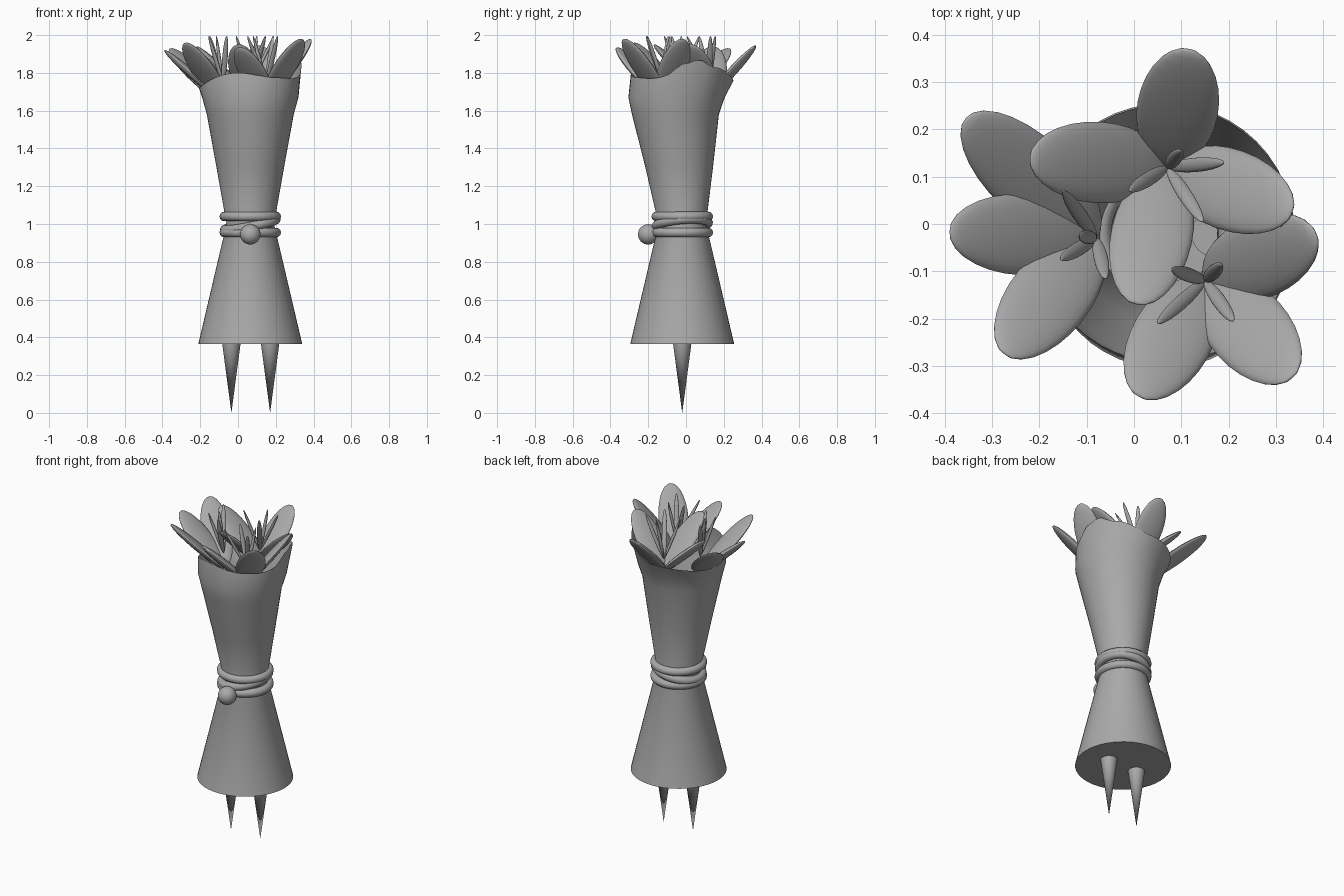
import bpy, bmesh, math
from mathutils import Vector, Matrix

cube = bpy.data.objects.get("Cube")
if cube:
    bpy.data.objects.remove(cube, do_unlink=True)

grey = bpy.data.materials.new("plain_grey")
grey.use_nodes = True
colour = (0.4, 0.4, 0.4, 1)
grey.diffuse_color = colour
grey.node_tree.nodes["Principled BSDF"].inputs["Base Color"].default_value = colour

CX, CY = 0.065, -0.02
SIDES = 48


def finish(obj, name):
    obj.name = name
    obj.data.materials.clear()
    obj.data.materials.append(grey)
    bpy.ops.object.select_all(action="DESELECT")
    obj.select_set(True)
    bpy.context.view_layer.objects.active = obj
    bpy.ops.object.shade_smooth_by_angle(angle=math.radians(35))
    return obj


def ellipsoid(name, base, tip, width, thick):
    """Flattened petal stretched from base to tip, its width axis level."""
    base, tip = Vector(base), Vector(tip)
    along = (tip - base).normalized()
    side = along.cross(Vector((0, 0, 1))).normalized()
    turn = Matrix((along, side, along.cross(side))).transposed().to_4x4()
    size = Matrix.Diagonal(((tip - base).length / 2, width / 2, thick / 2, 1))
    bpy.ops.mesh.primitive_uv_sphere_add(segments=24, ring_count=14, radius=1)
    obj = bpy.context.object
    poles_along = Matrix.Rotation(math.pi / 2, 4, "Y")
    obj.data.transform(turn @ size @ poles_along)
    obj.location = (base + tip) / 2
    return finish(obj, name)


# Wavy rim height: (degrees, z), blended smoothly round the rim
RIM = [(-22, 1.78), (4, 1.85), (19, 1.87), (38, 1.83), (90, 1.76),
       (180, 1.72), (256, 1.80), (300, 1.775), (325, 1.77), (338, 1.78)]


def rim_height(deg):
    if deg > 338:
        deg -= 360
    for (a, za), (b, zb) in zip(RIM, RIM[1:]):
        if a <= deg <= b:
            t = (1 - math.cos(math.pi * (deg - a) / (b - a))) / 2
            return za + (zb - za) * t


# Paper wrap: capped skirt, pinched waist, open wavy top
# (z, radius, centre y); z None is the wavy rim
PROFILE = [(0.365, 0.275, CY), (1.0, 0.126, CY), (1.3, 0.179, -0.036),
           (1.58, 0.23, -0.056), (1.67, 0.255, -0.05), (None, 0.272, CY)]
bm = bmesh.new()
rings = []
for z, r, cy in PROFILE:
    ring = []
    for i in range(SIDES):
        a = math.tau * i / SIDES
        height = rim_height(math.degrees(a)) if z is None else z
        ring.append(bm.verts.new((CX + r * math.cos(a), cy + r * math.sin(a), height)))
    rings.append(ring)
for low, high in zip(rings, rings[1:]):
    for i in range(SIDES):
        j = (i + 1) % SIDES
        bm.faces.new((low[i], low[j], high[j], high[i]))
bm.faces.new(rings[0][::-1])
mesh = bpy.data.meshes.new("paper_wrap")
bm.to_mesh(mesh)
bm.free()
wrap = bpy.data.objects.new("paper_wrap", mesh)
bpy.context.collection.objects.link(wrap)
finish(wrap, "paper_wrap")

# Cord wound round the waist, the middle turn tilted
for name, z, tilt in (("cord_top", 1.04, 0), ("cord_middle", 0.997, -0.2),
                      ("cord_bottom", 0.955, 0)):
    bpy.ops.mesh.primitive_torus_add(
        major_radius=0.138, minor_radius=0.025, major_segments=SIDES,
        minor_segments=12, location=(CX, CY, z), rotation=(0.08 if tilt else 0, tilt, 0))
    finish(bpy.context.object, name)

# Bead on the cord
bpy.ops.mesh.primitive_uv_sphere_add(radius=0.054, segments=32, ring_count=16,
                                     location=(CX, -0.2, 0.945))
finish(bpy.context.object, "cord_bead")

# Pointed stem ends under the wrap
for name, x in (("right_stem", -0.035), ("left_stem", 0.17)):
    bpy.ops.mesh.primitive_cone_add(vertices=24, radius1=0, radius2=0.049, depth=0.37,
                                    location=(x, CY, 0.185))
    finish(bpy.context.object, name)

# Flowers: heart, petal tips and stamen tips
FLOWERS = {
    "right_flower": ((-0.08, -0.03, 1.65),
                     [(-0.355, 0.225, 1.93), (-0.39, -0.015, 1.92), (-0.275, -0.275, 1.96)],
                     [(-0.15, 0.07), (-0.115, -0.025), (-0.155, -0.075), (-0.06, -0.115)]),
    "back_flower": ((0.07, 0.12, 1.67),
                    [(-0.22, 0.14, 1.94), (0.115, 0.37, 1.945),
                     (0.335, 0.025, 1.95), (0.005, -0.17, 1.95)],
                    [(0.1, 0.155), (0.19, 0.13), (0.145, 0.005), (-0.01, 0.07)]),
    "left_flower": ((0.15, -0.12, 1.66),
                    [(0.385, -0.02, 1.98), (0.335, -0.325, 1.98), (0.01, -0.365, 1.935)],
                    [(0.08, -0.095), (0.185, -0.085), (0.21, -0.205), (0.05, -0.21)]),
}
for name, (heart, petals, stamens) in FLOWERS.items():
    for i, tip in enumerate(petals):
        ellipsoid(f"{name}_petal_{i + 1}", heart, tip, 0.172, 0.045)
    for i, (x, y) in enumerate(stamens):
        root = (heart[0], heart[1], 1.74)
        ellipsoid(f"{name}_stamen_{i + 1}", root, (x, y, 1.995), 0.03, 0.018)
